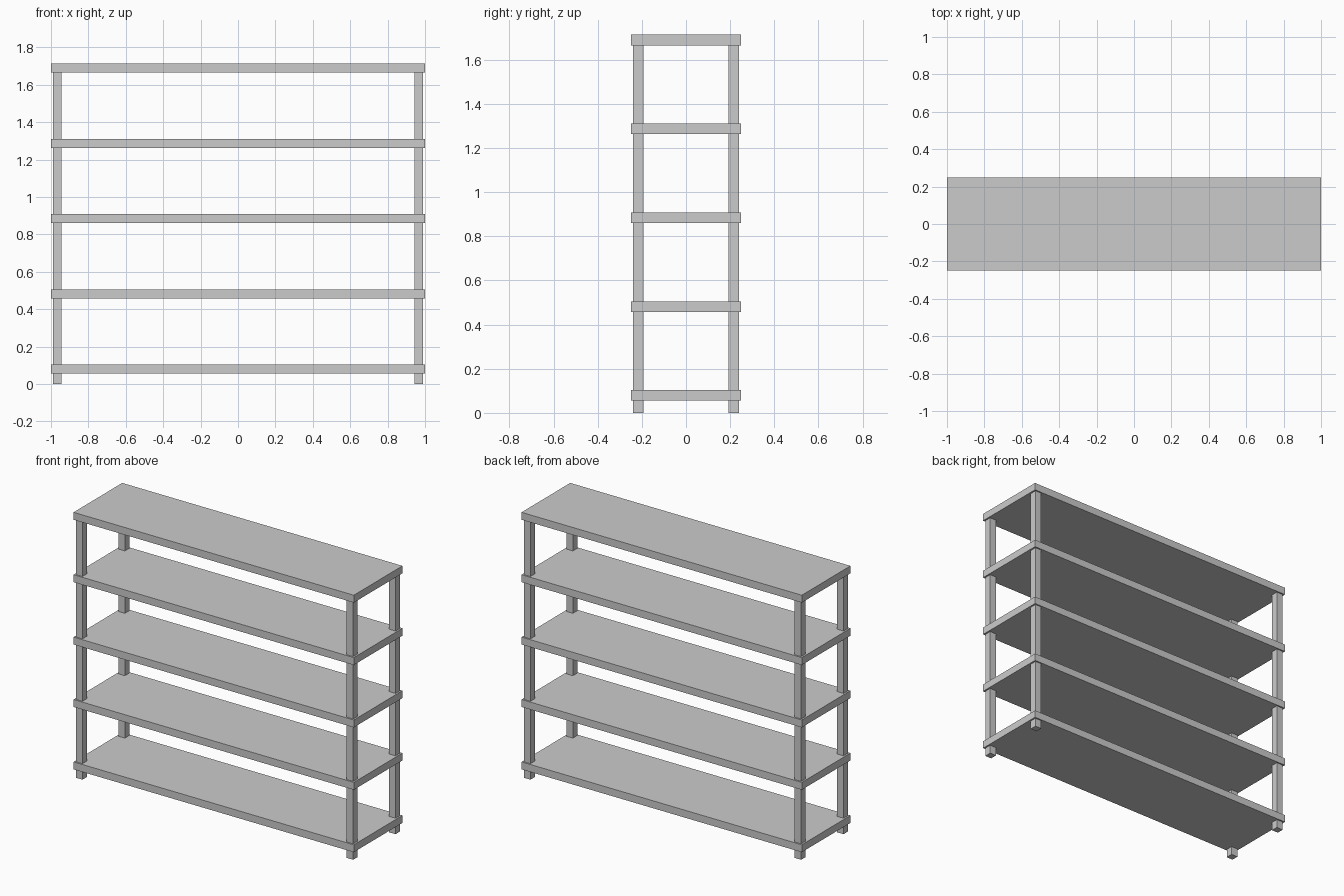
import bpy

if "Cube" in bpy.data.objects:
    bpy.data.objects.remove(bpy.data.objects["Cube"])


def box(name, lo, hi):
    size = [b - a for a, b in zip(lo, hi)]
    centre = [(a + b) / 2 for a, b in zip(lo, hi)]
    bpy.ops.mesh.primitive_cube_add(size=1, location=centre)
    obj = bpy.context.object
    obj.name = name
    obj.scale = size
    bpy.ops.object.transform_apply(location=False, rotation=False, scale=True)
    return obj


# Five evenly spaced shelf boards
THICK, FIRST, STEP = 0.048, 0.055, 0.4025
for i in range(5):
    z = FIRST + i * STEP
    box(f"shelf_{i + 1}", (-1, -0.248, z), (1, 0.248, z + THICK))

# Four corner posts, slightly inset, ending inside the top board
POST, PX, PY = 0.046, 0.966, 0.216
top = FIRST + 4 * STEP + THICK / 2
for sx, side in ((-1, "left"), (1, "right")):
    for sy, end in ((-1, "front"), (1, "back")):
        x, y, h = sx * PX, sy * PY, POST / 2
        box(f"{end}_{side}_post", (x - h, y - h, 0), (x + h, y + h, top))
